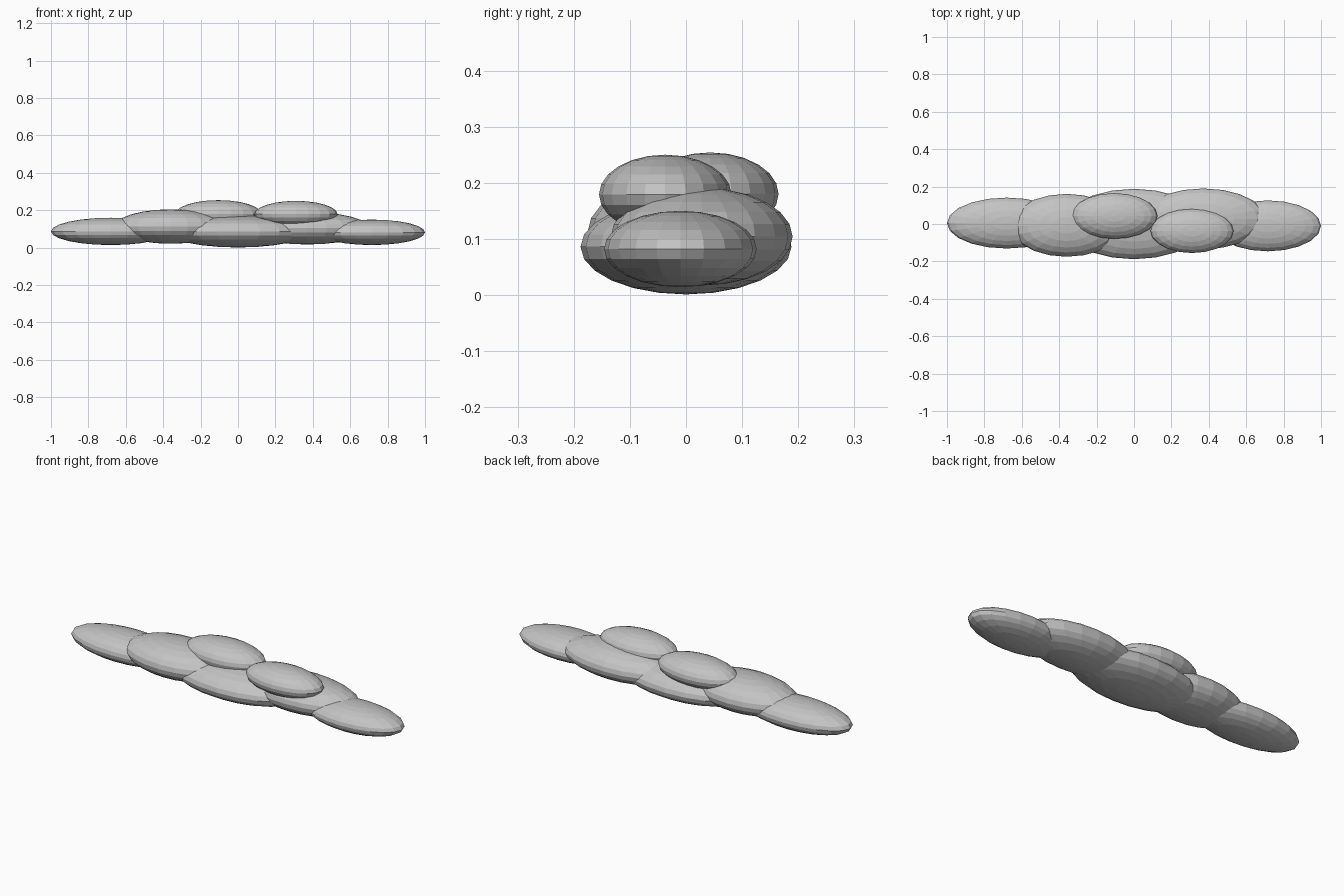
import bpy

if "Cube" in bpy.data.objects:
    bpy.data.objects.remove(bpy.data.objects["Cube"])

# One flat grey for the whole cloud
grey = bpy.data.materials.new("cloud_grey")
grey.diffuse_color = (0.55, 0.55, 0.55, 1)
grey.use_nodes = True
grey.node_tree.nodes["Principled BSDF"].inputs["Base Color"].default_value = grey.diffuse_color


def puff(name, centre, radii):
    """Low-poly flattened sphere with flat faces."""
    bpy.ops.mesh.primitive_uv_sphere_add(segments=20, ring_count=12, radius=1, location=centre)
    ob = bpy.context.object
    ob.name = name
    ob.scale = radii
    bpy.ops.object.transform_apply(location=False, rotation=False, scale=True)
    ob.data.materials.append(grey)
    bpy.ops.object.shade_flat()


# Row of overlapping base puffs, left to right
puff("left_end_puff", (-0.68, 0.005, 0.087), (0.32, 0.136, 0.073))
puff("left_puff", (-0.36, -0.007, 0.113), (0.30, 0.168, 0.092))
puff("middle_puff", (0.0, 0.0, 0.086), (0.38, 0.188, 0.085))
puff("right_puff", (0.37, 0.028, 0.104), (0.335, 0.162, 0.087))
puff("right_end_puff", (0.715, -0.01, 0.082), (0.285, 0.136, 0.068))

# Two smaller puffs on top
puff("top_left_puff", (-0.105, 0.043, 0.180), (0.23, 0.122, 0.074))
puff("top_right_puff", (0.31, -0.037, 0.179), (0.222, 0.118, 0.071))
